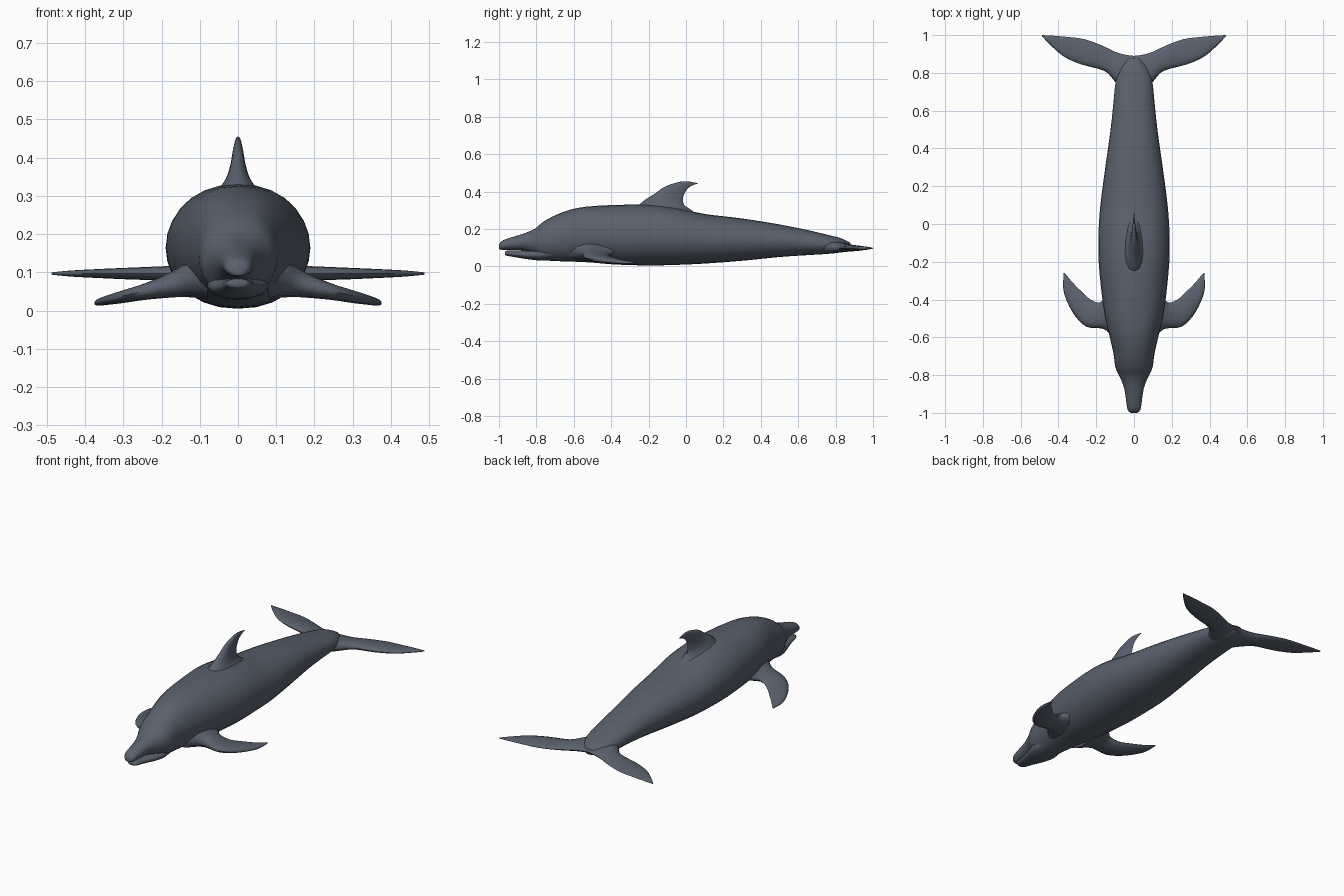
import bpy, math
from mathutils import Vector

cube = bpy.data.objects.get("Cube")
if cube:
    bpy.data.objects.remove(cube, do_unlink=True)

skin = bpy.data.materials.new("slate_grey_skin")
skin.use_nodes = True
slate = (0.10, 0.12, 0.155, 1)
skin.diffuse_color = slate
shader = skin.node_tree.nodes["Principled BSDF"]
shader.inputs["Base Color"].default_value = slate
shader.inputs["Roughness"].default_value = 0.6


def smooth_path(stations, steps=3):
    """Spline through the stations, whatever number of values each holds."""
    pts = [Vector(s) for s in stations]
    result = []
    for i in range(len(pts) - 1):
        a, b, c, d = pts[max(i - 1, 0)], pts[i], pts[i + 1], pts[min(i + 2, len(pts) - 1)]
        for k in range(steps):
            t = k / steps
            result.append(b + (c - a) * (t / 2)
                          + (a * 2 - b * 5 + c * 4 - d) * (t * t / 2)
                          + (b * 3 - a - c * 3 + d) * (t ** 3 / 2))
    return result + [pts[-1]]


def loft(name, rings, flip=False):
    """Skin a row of equal rings and cap both ends."""
    n = len(rings[0])
    verts = [v for ring in rings for v in ring]
    faces = [tuple(range(n))[::-1], tuple(range(len(verts) - n, len(verts)))]
    for r in range(len(rings) - 1):
        for i in range(n):
            j = (i + 1) % n
            faces.append((r * n + i, r * n + j, r * n + n + j, r * n + n + i))
    if flip:
        faces = [f[::-1] for f in faces]
    mesh = bpy.data.meshes.new(name)
    mesh.from_pydata(verts, [], faces)
    mesh.materials.append(skin)
    for p in mesh.polygons:
        p.use_smooth = True
    mesh.set_sharp_from_angle(angle=math.radians(60))
    obj = bpy.data.objects.new(name, mesh)
    bpy.context.collection.objects.link(obj)
    return obj


def trunk(name, stations, sides=28):
    """Rounded body: each station is y, half width, bottom, top."""
    rings = []
    for y, w, low, high in smooth_path(stations):
        ring = []
        for i in range(sides):
            a = math.tau * i / sides
            x = math.copysign(abs(math.cos(a)) ** 0.9, math.cos(a)) * w
            ring.append((x, y, (low + high) / 2 + math.sin(a) * (high - low) / 2))
        rings.append(ring)
    return loft(name, rings, flip=True)


def fin(name, stations, place, flip=False, sides=14):
    """Foil: leading span/chord, trailing span/chord, offset, half thickness."""
    rings = []
    for ls, lc, ts, tc, offset, thick in smooth_path(stations):
        ring = []
        for i in range(sides):
            a = math.tau * i / sides
            u = (1 - math.cos(a)) / 2
            bulge = math.sin(a) * (1.25 - 0.6 * u) * thick
            ring.append(place(ls + (ts - ls) * u, lc + (tc - lc) * u, offset + bulge))
        rings.append(ring)
    return loft(name, rings, flip)


# Body with forehead and upper jaw
trunk("body", [
    (-1.0, .018, .093, .115), (-.985, .033, .088, .135), (-.95, .04, .088, .15),
    (-.87, .052, .085, .175), (-.81, .075, .065, .2), (-.76, .098, .035, .24),
    (-.69, .108, .028, .277), (-.6, .128, .025, .308), (-.5, .152, .02, .322),
    (-.38, .17, .01, .328), (-.2, .187, .005, .33), (-.05, .188, .008, .312),
    (.1, .178, .015, .28), (.3, .152, .03, .256), (.5, .124, .05, .224),
    (.65, .108, .06, .194), (.76, .096, .067, .168), (.83, .07, .075, .15),
    (.88, .03, .088, .125)])

# Lower jaw, slightly shorter than the upper
trunk("lower_jaw", [
    (-.968, .018, .062, .078), (-.955, .032, .056, .084), (-.9, .042, .047, .084),
    (-.83, .062, .036, .086), (-.76, .08, .031, .1), (-.68, .07, .04, .11)], 20)

# Dorsal fin, swept back
fin("dorsal_fin", [
    (.27, -.3, .25, .1, 0, .1), (.32, -.26, .3, .03, 0, .056),
    (.355, -.22, .33, -.01, 0, .032), (.39, -.165, .37, -.015, 0, .02),
    (.425, -.115, .405, 0, 0, .014), (.448, -.05, .425, .02, 0, .009),
    (.455, 0, .435, .04, 0, .005), (.445, .062, .442, .062, 0, .001)],
    lambda s, c, t: (t, c, s), flip=True)

# Paired flippers and tail flukes
flipper = [
    (.08, -.64, .08, -.34, .085, .055), (.13, -.58, .14, -.38, .08, .045),
    (.17, -.553, .18, -.415, .068, .034), (.25, -.545, .23, -.4, .05, .022),
    (.31, -.49, .28, -.355, .037, .017), (.355, -.41, .32, -.315, .027, .012),
    (.375, -.34, .35, -.28, .021, .008), (.372, -.26, .37, -.26, .018, .002)]
fluke = [
    (0, .66, 0, .89, .107, .035), (.06, .7, .05, .897, .104, .032),
    (.11, .765, .1, .912, .1, .026), (.16, .812, .17, .945, .098, .02),
    (.28, .845, .26, .978, .097, .016), (.37, .885, .35, .99, .097, .012),
    (.44, .945, .43, .997, .097, .008), (.488, .995, .487, 1, .097, .003)]
for side, sign in (("left", 1), ("right", -1)):
    def place(s, c, t, sign=sign):
        return (s * sign, c, t)
    fin(side + "_flipper", flipper, place, flip=sign < 0)
    fin(side + "_tail_fluke", fluke, place, flip=sign < 0)
